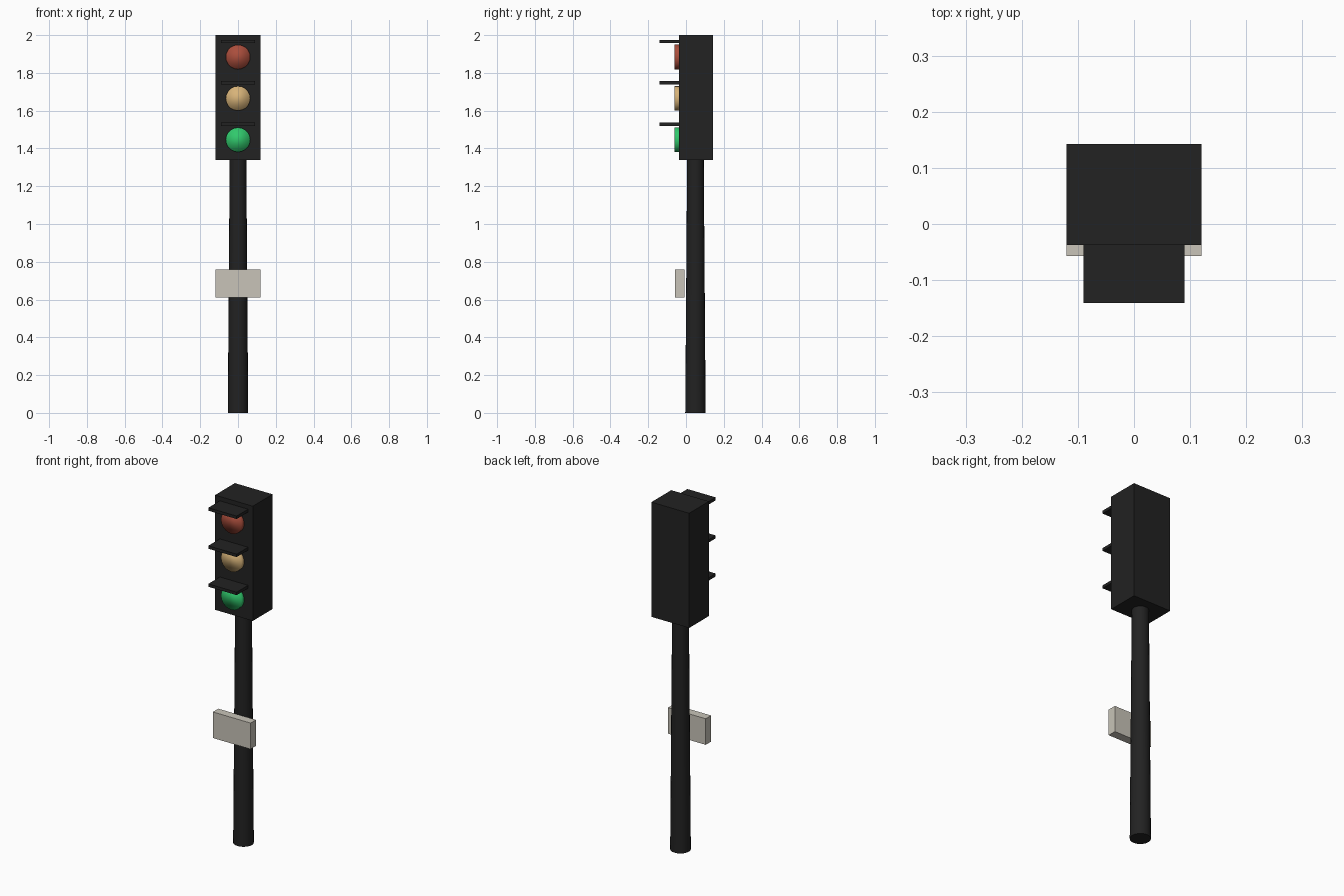
import bpy, math

if "Cube" in bpy.data.objects:
    bpy.data.objects.remove(bpy.data.objects["Cube"])

def material(name, rgb):
    m = bpy.data.materials.new(name)
    m.diffuse_color = (*rgb, 1.0)
    m.use_nodes = True
    m.node_tree.nodes["Principled BSDF"].inputs["Base Color"].default_value = m.diffuse_color
    return m

black = material("black_paint", (0.016, 0.016, 0.016))
cream = material("cream_plate", (0.58, 0.55, 0.48))
red = material("red_glass", (0.40, 0.075, 0.045))
amber = material("amber_glass", (0.68, 0.45, 0.19))
green = material("green_glass", (0.03, 0.58, 0.15))

def box(name, lo, hi, mat):
    centre = [(a + b) / 2 for a, b in zip(lo, hi)]
    bpy.ops.mesh.primitive_cube_add(size=1, location=centre)
    o = bpy.context.object
    o.name = name
    o.scale = [b - a for a, b in zip(lo, hi)]
    bpy.ops.object.transform_apply(location=False, rotation=False, scale=True)
    o.data.materials.append(mat)
    return o

# Tapered pole
bpy.ops.mesh.primitive_cone_add(vertices=20, radius1=0.054, radius2=0.044,
                                depth=1.34, location=(0, 0.05, 0.67))
pole = bpy.context.object
pole.name = "pole"
pole.data.materials.append(black)
bpy.ops.object.shade_smooth_by_angle(angle=math.radians(40))

# Signal housing and the plate on the pole
box("housing", (-0.12, -0.037, 1.34), (0.12, 0.143, 2.0), black)
box("sign_plate", (-0.12, -0.057, 0.61), (0.12, -0.008, 0.76), cream)

# Three lamps, each with a flat visor above
for i, (label, mat) in enumerate((("red", red), ("amber", amber), ("green", green))):
    z = 1.884 - 0.219 * i
    bpy.ops.mesh.primitive_cylinder_add(vertices=20, radius=0.065, depth=0.04,
                                        location=(0, -0.042, z),
                                        rotation=(math.pi / 2, 0, 0))
    lens = bpy.context.object
    lens.name = label + "_lens"
    lens.data.materials.append(mat)
    bpy.ops.object.shade_smooth()
    box(label + "_visor", (-0.09, -0.141, z + 0.074), (0.09, -0.03, z + 0.091), black)
